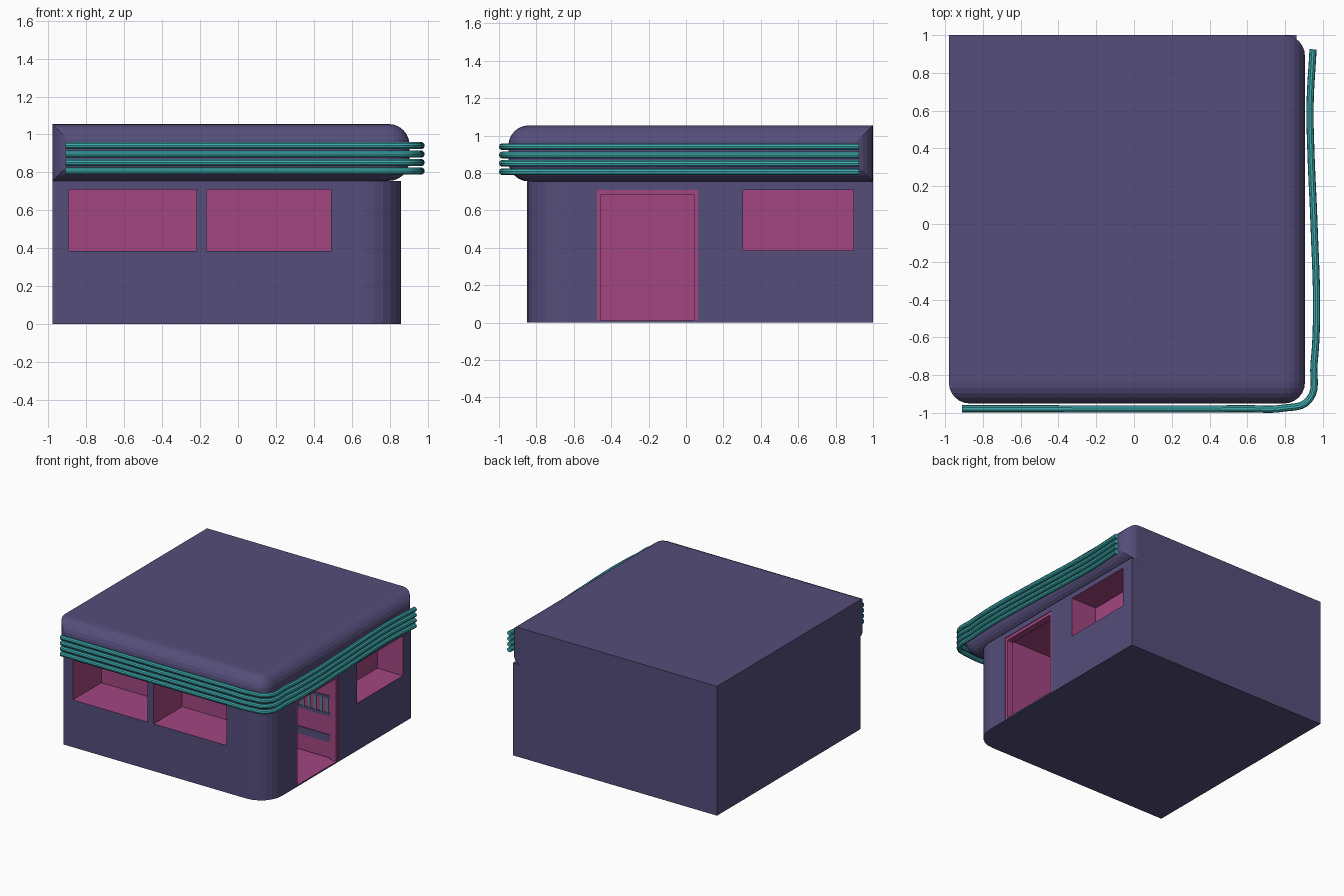
import bpy, bmesh
from mathutils import Vector

if "Cube" in bpy.data.objects:
    bpy.data.objects.remove(bpy.data.objects["Cube"])


def material(name, rgb):
    m = bpy.data.materials.new(name)
    m.use_nodes = True
    m.diffuse_color = (*rgb, 1)
    m.node_tree.nodes["Principled BSDF"].inputs["Base Color"].default_value = (*rgb, 1)
    return m


PURPLE = material("dusty purple", (0.09, 0.075, 0.195))
PINK = material("magenta pink", (0.36, 0.062, 0.22))
TEAL = material("teal", (0.05, 0.42, 0.44))


def box(name, lo, hi, mat, round_edges=None, radius=0.0, segments=6):
    """Box between two corners; round_edges picks edges by their midpoint."""
    lo, hi = Vector(lo), Vector(hi)
    bm = bmesh.new()
    bmesh.ops.create_cube(bm, size=1)
    for v in bm.verts:
        v.co = Vector(lo[i] + (v.co[i] + 0.5) * (hi[i] - lo[i]) for i in range(3))
    if round_edges:
        edges = [e for e in bm.edges
                 if round_edges((e.verts[0].co + e.verts[1].co) / 2)]
        bmesh.ops.bevel(bm, geom=edges, offset=radius, segments=segments,
                        profile=0.5, affect='EDGES')
    me = bpy.data.meshes.new(name)
    bm.to_mesh(me)
    bm.free()
    me.materials.append(mat)
    ob = bpy.data.objects.new(name, me)
    bpy.context.collection.objects.link(ob)
    return ob


def activate(ob):
    bpy.ops.object.select_all(action='DESELECT')
    ob.select_set(True)
    bpy.context.view_layer.objects.active = ob


# Walls with one rounded street corner
LEFT, RIGHT, FRONT, BACK, EAVES = -0.98, 0.86, -0.85, 1.0, 0.755
walls = box("walls", (LEFT, FRONT, 0), (RIGHT, BACK, EAVES), PURPLE,
            lambda c: c.x > RIGHT - 0.01 and c.y < FRONT + 0.01, 0.19)
walls.data.materials.append(PINK)

# Window and door recesses
recesses = [
    ((-0.895, -1, 0.385), (-0.22, -0.483, 0.71)),
    ((-0.165, -1, 0.385), (0.49, -0.483, 0.71)),
    ((0.63, 0.305, 0.385), (1, 0.895, 0.71)),
    ((0.36, -0.475, 0.012), (1, 0.065, 0.71)),
]
activate(walls)
for lo, hi in recesses:
    cutter = box("recess_cutter", lo, hi, PINK)
    cutter.hide_render = True
    mod = walls.modifiers.new("recess", 'BOOLEAN')
    mod.operation, mod.solver, mod.object = 'DIFFERENCE', 'EXACT', cutter
    bpy.ops.object.modifier_apply(modifier=mod.name)
    bpy.data.objects.remove(cutter)

# Faces inside the recesses are pink
for p in walls.data.polygons:
    x, y, z = p.center
    inside = (LEFT + 0.01 < x < RIGHT - 0.01 and FRONT + 0.01 < y < BACK - 0.01
              and 0.005 < z < EAVES - 0.01)
    corner = x > 0.66 and y < -0.65
    p.material_index = 1 if inside and not corner else 0

# Roof slab, rounded all around its front and right faces
box("roof", (LEFT, -0.95, EAVES), (0.905, BACK, 1.055), PURPLE,
    lambda c: c.y < -0.94 or c.x > 0.9, 0.11)

# Door frame
box("door_jamb_front", (0.8, -0.475, 0.012), (0.855, -0.455, 0.71), PINK)
box("door_jamb_back", (0.8, 0.042, 0.012), (0.855, 0.065, 0.71), PINK)
box("door_header", (0.8, -0.455, 0.685), (0.855, 0.042, 0.71), PINK)

# Open door leaf against the inner wall, with rails and spindles
box("door_leaf", (0.4, 0.05, 0.02), (0.8, 0.062, 0.68), PINK)
for name, z, h in (("low_rail", 0.15, 0.06), ("middle_rail", 0.36, 0.025),
                   ("top_rail", 0.5, 0.025)):
    box(name, (0.4, 0.042, z), (0.8, 0.05, z + h), PURPLE)
for i in range(7):
    x = 0.45 + i * 0.054
    box("spindle", (x - 0.008, 0.043, 0.385), (x + 0.008, 0.05, 0.5), TEAL)

# Four tubes wrapped around the street corner
path = [(-0.91, -0.978), (0.6, -0.978), (0.79, -0.975), (0.925, -0.933),
        (0.953, -0.74), (0.966, -0.5), (0.953, 0), (0.936, 0.4),
        (0.932, 0.62), (0.948, 0.925)]
for i in range(4):
    cu = bpy.data.curves.new("tube", 'CURVE')
    cu.dimensions = '3D'
    cu.bevel_depth, cu.bevel_resolution = 0.019, 3
    cu.resolution_u, cu.use_fill_caps = 6, True
    sp = cu.splines.new('BEZIER')
    sp.bezier_points.add(len(path) - 1)
    for bp, (x, y) in zip(sp.bezier_points, path):
        bp.co = (x, y, 0.807 + i * 0.0447)
        bp.handle_left_type = bp.handle_right_type = 'AUTO'
    cu.materials.append(TEAL)
    tube = bpy.data.objects.new("tube", cu)
    bpy.context.collection.objects.link(tube)
    activate(tube)
    bpy.ops.object.convert(target='MESH')
    bpy.ops.object.shade_smooth_by_angle()
